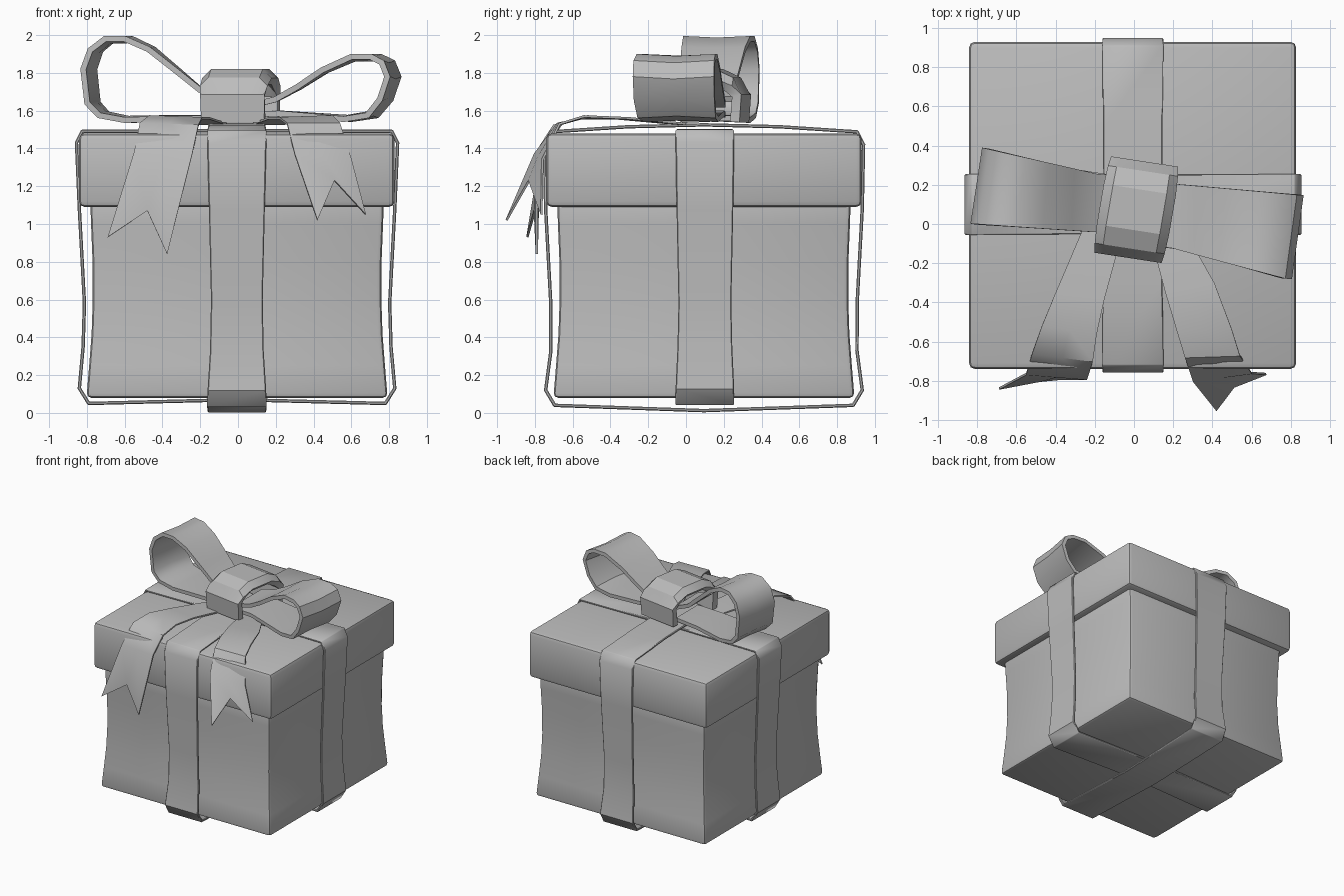
import bpy, bmesh, math
from mathutils import Vector

cube = bpy.data.objects.get("Cube")
if cube:
    bpy.data.objects.remove(cube, do_unlink=True)

grey = bpy.data.materials.new("plain grey")
grey.use_nodes = True
grey.diffuse_color = (0.5, 0.5, 0.5, 1)
grey.node_tree.nodes["Principled BSDF"].inputs["Base Color"].default_value = (0.5, 0.5, 0.5, 1)


def finish(name, bm, thickness=0, bevel=0, segments=1, angle=35):
    """Turn a bmesh into an object, thicken or bevel it, and smooth it."""
    bmesh.ops.recalc_face_normals(bm, faces=bm.faces)
    mesh = bpy.data.meshes.new(name)
    bm.to_mesh(mesh)
    bm.free()
    mesh.materials.append(grey)
    ob = bpy.data.objects.new(name, mesh)
    bpy.context.collection.objects.link(ob)
    bpy.ops.object.select_all(action='DESELECT')
    ob.select_set(True)
    bpy.context.view_layer.objects.active = ob
    if thickness:
        mod = ob.modifiers.new("Thickness", 'SOLIDIFY')
        mod.thickness, mod.offset = thickness, 0
        mod.use_even_offset = True
        bpy.ops.object.modifier_apply(modifier=mod.name)
    if bevel:
        mod = ob.modifiers.new("Bevel", 'BEVEL')
        mod.width, mod.segments = bevel, segments
        mod.limit_method, mod.angle_limit = 'ANGLE', math.radians(50)
        bpy.ops.object.modifier_apply(modifier=mod.name)
    bpy.ops.object.shade_smooth_by_angle(angle=math.radians(angle))
    return ob


def sheet(rows, closed=False):
    """Grid of quads through rows of points."""
    bm = bmesh.new()
    grid = [[bm.verts.new(p) for p in row] for row in rows]
    pairs = list(zip(grid, grid[1:]))
    if closed:
        pairs.append((grid[-1], grid[0]))
    for a, b in pairs:
        for i in range(len(a) - 1):
            bm.faces.new((a[i], a[i + 1], b[i + 1], b[i]))
    return bm


def stack(levels, cx, cy):
    """Closed square column through (half size, height) levels."""
    bm = bmesh.new()
    rings = [[bm.verts.new((cx + sx * h, cy + sy * h, z))
              for sx, sy in ((-1, -1), (1, -1), (1, 1), (-1, 1))] for h, z in levels]
    for a, b in zip(rings, rings[1:]):
        for i in range(4):
            j = (i + 1) % 4
            bm.faces.new((a[i], a[j], b[j], b[i]))
    bm.faces.new(rings[0])
    bm.faces.new(rings[-1])
    return bm


# Box with slightly pinched walls, and its lid
CY = 0.095
finish("box_body", stack([(0.797, 0.08), (0.783, 0.25), (0.770, 0.42), (0.764, 0.6),
                          (0.765, 0.8), (0.773, 1.0), (0.778, 1.15)], -0.005, CY), bevel=0.025, segments=2)
finish("box_lid", stack([(0.835, 1.09), (0.835, 1.48)], -0.007, CY), bevel=0.03, segments=2)


# Wrapping ribbons: half profile (distance, height, half width), mirrored into a ring
def wrap(name, half, along_x, mid):
    full = half + [(-d, z, w) for d, z, w in reversed(half) if d > 0]
    rows = []
    for d, z, w in full:
        if along_x:
            rows.append([(d - 0.005, mid - w, z), (d - 0.005, mid + w, z)])
        else:
            rows.append([(mid - w, CY + d, z), (mid + w, CY + d, z)])
    finish(name, sheet(rows, True), thickness=0.018, bevel=0.005)


wrap("ribbon_side_to_side",
     [(0, 1.495, 0.15), (0.82, 1.49, 0.155), (0.85, 1.43, 0.155), (0.835, 1.08, 0.15),
      (0.808, 0.58, 0.14), (0.815, 0.35, 0.145), (0.835, 0.13, 0.155),
      (0.785, 0.05, 0.155), (0, 0.07, 0.15)], True, 0.1)
wrap("ribbon_front_to_back",
     [(0, 1.525, 0.15), (0.4, 1.515, 0.152), (0.81, 1.488, 0.156), (0.845, 1.42, 0.156),
      (0.838, 1.08, 0.148), (0.812, 0.6, 0.137), (0.81, 0.33, 0.142), (0.838, 0.12, 0.155),
      (0.79, 0.04, 0.158), (0, 0.012, 0.155)], False, -0.006)


# Bow loops: a path in x and z, widening and drifting sideways away from the knot
def bow_loop(name, path, y_knot, y_end, half_knot, half_end):
    rows = []
    for x, z in path:
        t = max(0, min(1, (abs(x) - 0.15) / 0.65))
        y = y_knot + (y_end - y_knot) * t
        w = half_knot + (half_end - half_knot) * t
        skew = 0.03 * t
        dip = 0.012 * t * (1 if z < 1.72 else -1)
        rows.append([(x - skew, y - w, z), (x, y, z + dip), (x + skew, y + w, z)])
    finish(name, sheet(rows), thickness=0.03, angle=40)


bow_loop("bow_loop_right",
         [(-0.08, 1.56), (-0.3, 1.56), (-0.58, 1.55), (-0.71, 1.575), (-0.77, 1.64),
          (-0.79, 1.82), (-0.755, 1.92), (-0.68, 1.98), (-0.58, 1.98), (-0.46, 1.925),
          (-0.32, 1.81), (-0.2, 1.71), (-0.08, 1.66)],
         0.1, 0.195, 0.145, 0.195)
bow_loop("bow_loop_left",
         [(0.08, 1.58), (0.22, 1.585), (0.58, 1.555), (0.71, 1.575), (0.78, 1.66),
          (0.82, 1.78), (0.79, 1.855), (0.73, 1.885), (0.62, 1.885), (0.46, 1.815),
          (0.32, 1.725), (0.2, 1.66), (0.08, 1.63)],
         0.05, -0.065, 0.16, 0.215)

# Knot: strap arched over the middle, slightly turned
turn = Vector((0.98, -0.15, 0))
front = Vector((0.17, 0.98, 0))
centre = Vector((0.012, 0.073, 0))
arch = [(-0.215, 1.54), (-0.225, 1.68), (-0.185, 1.755), (-0.1, 1.795), (0.1, 1.795),
        (0.185, 1.755), (0.225, 1.68), (0.215, 1.54)]
rows = [[centre + front * d + turn * s + Vector((0, 0, z - (0.04 if abs(s) > 0.15 and abs(d) < 0.2 else 0)))
         for s in (-0.17, -0.13, 0.13, 0.17)] for d, z in arch]
finish("bow_knot", sheet(rows), thickness=0.05, angle=25)


# Tails: two edges, with the last row notched into a swallow tail
def tail(name, edge_a, edge_b, notch):
    rows = []
    for a, b in zip(edge_a, edge_b):
        a, b = Vector(a), Vector(b)
        rows.append([a, (a + b) / 2, b])
    rows[-1][1] = Vector(notch)
    finish(name, sheet(rows), thickness=0.012, angle=40)


tail("tail_right",
     [(-0.25, 0.0, 1.53), (-0.4, -0.35, 1.56), (-0.47, -0.52, 1.57), (-0.52, -0.66, 1.53),
      (-0.55, -0.765, 1.38), (-0.69, -0.84, 0.93)],
     [(-0.06, -0.05, 1.53), (-0.15, -0.38, 1.56), (-0.19, -0.56, 1.56), (-0.21, -0.7, 1.52),
      (-0.24, -0.79, 1.38), (-0.375, -0.79, 0.84)],
     (-0.48, -0.8, 1.07))
tail("tail_left",
     [(0.08, -0.05, 1.53), (0.16, -0.35, 1.56), (0.22, -0.55, 1.56), (0.26, -0.68, 1.53),
      (0.30, -0.8, 1.37), (0.42, -0.95, 1.02)],
     [(0.24, 0.0, 1.53), (0.41, -0.3, 1.56), (0.5, -0.54, 1.57), (0.54, -0.67, 1.53),
      (0.6, -0.76, 1.34), (0.675, -0.765, 1.05)],
     (0.51, -0.83, 1.23))
